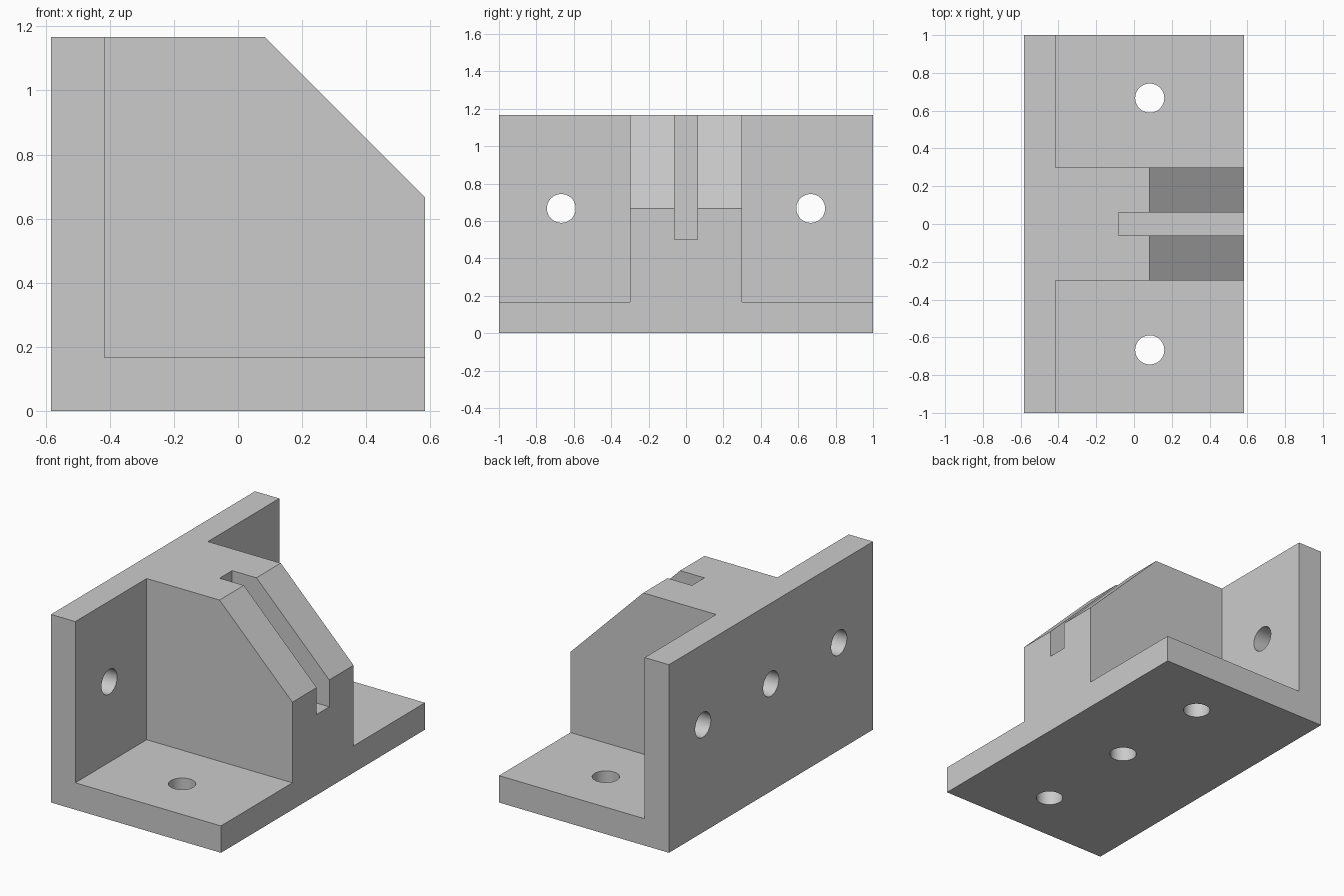
import bpy, bmesh
from math import pi
from mathutils import Matrix, Vector

cube = bpy.data.objects.get("Cube")
if cube:
    bpy.data.objects.remove(cube, do_unlink=True)

W, H, T = 0.5833, 1.1667, 0.1667   # half width, height, plate thickness
RIB, SLOT = 0.30, 0.0615           # half widths of rib and slot
HOLE_R, HOLE_X, HOLE_Z, HOLE_Y = 0.077, 0.0833, 0.6667, 0.6667
BLIND = 0.3333                     # depth of the centre holes

grey = bpy.data.materials.new("plain grey")
grey.use_nodes = True
grey.diffuse_color = (0.6, 0.6, 0.6, 1)
grey.node_tree.nodes["Principled BSDF"].inputs["Base Color"].default_value = grey.diffuse_color


def make_object(name, bm):
    bmesh.ops.recalc_face_normals(bm, faces=bm.faces)
    mesh = bpy.data.meshes.new(name)
    bm.to_mesh(mesh)
    bm.free()
    mesh.materials.append(grey)
    obj = bpy.data.objects.new(name, mesh)
    bpy.context.scene.collection.objects.link(obj)
    return obj


def prism(name, profile, y0, y1):
    """Extrude an x-z profile along y."""
    bm = bmesh.new()
    face = bm.faces.new([bm.verts.new((x, y0, z)) for x, z in profile])
    ext = bmesh.ops.extrude_face_region(bm, geom=[face])["geom"]
    bmesh.ops.translate(bm, vec=(0, y1 - y0, 0),
                        verts=[v for v in ext if isinstance(v, bmesh.types.BMVert)])
    return make_object(name, bm)


def box(name, x0, z0, y0, y1):
    """Box from a lower corner to well beyond the outer right and top."""
    return prism(name, [(x0, z0), (1, z0), (1, 2), (x0, 2)], y0, y1)


def cylinder(name, start, end):
    a, b = Vector(start), Vector(end)
    turn = Vector((0, 0, 1)).rotation_difference(b - a).to_matrix().to_4x4()
    bm = bmesh.new()
    bmesh.ops.create_cone(bm, cap_ends=True, segments=48, radius1=HOLE_R, radius2=HOLE_R,
                          depth=(b - a).length, matrix=Matrix.Translation((a + b) / 2) @ turn)
    return make_object(name, bm)


# Solid block with the sloped upper corner
bracket = prism("corner_bracket",
                [(-W, 0), (W, 0), (W, HOLE_Z), (HOLE_X, H), (-W, H)], -1, 1)

# Side pockets leave the two plates and the central rib; the slot splits the slope
cutters = [box("front_pocket", T - W, T, -2, -RIB),
           box("back_pocket", T - W, T, RIB, 2),
           box("rib_slot", -HOLE_X, 0.5, -SLOT, SLOT)]

# Through holes near the ends, blind holes in the centre
for y in (-HOLE_Y, 0, HOLE_Y):
    depth = BLIND if y == 0 else T + 0.05
    cutters.append(cylinder("wall_hole", (-W - 0.1, y, HOLE_Z), (-W + depth, y, HOLE_Z)))
    cutters.append(cylinder("base_hole", (HOLE_X, y, -0.1), (HOLE_X, y, depth)))

bpy.context.view_layer.objects.active = bracket
for cutter in cutters:
    cutter.hide_render = True
    mod = bracket.modifiers.new("cut", 'BOOLEAN')
    mod.operation = 'DIFFERENCE'
    mod.solver = 'EXACT'
    mod.object = cutter
    bpy.ops.object.modifier_apply(modifier=mod.name)
    bpy.data.objects.remove(cutter, do_unlink=True)

# Smooth hole walls, sharp plate edges
bpy.ops.object.select_all(action='DESELECT')
bracket.select_set(True)
bpy.ops.object.shade_smooth_by_angle(angle=pi / 6)
